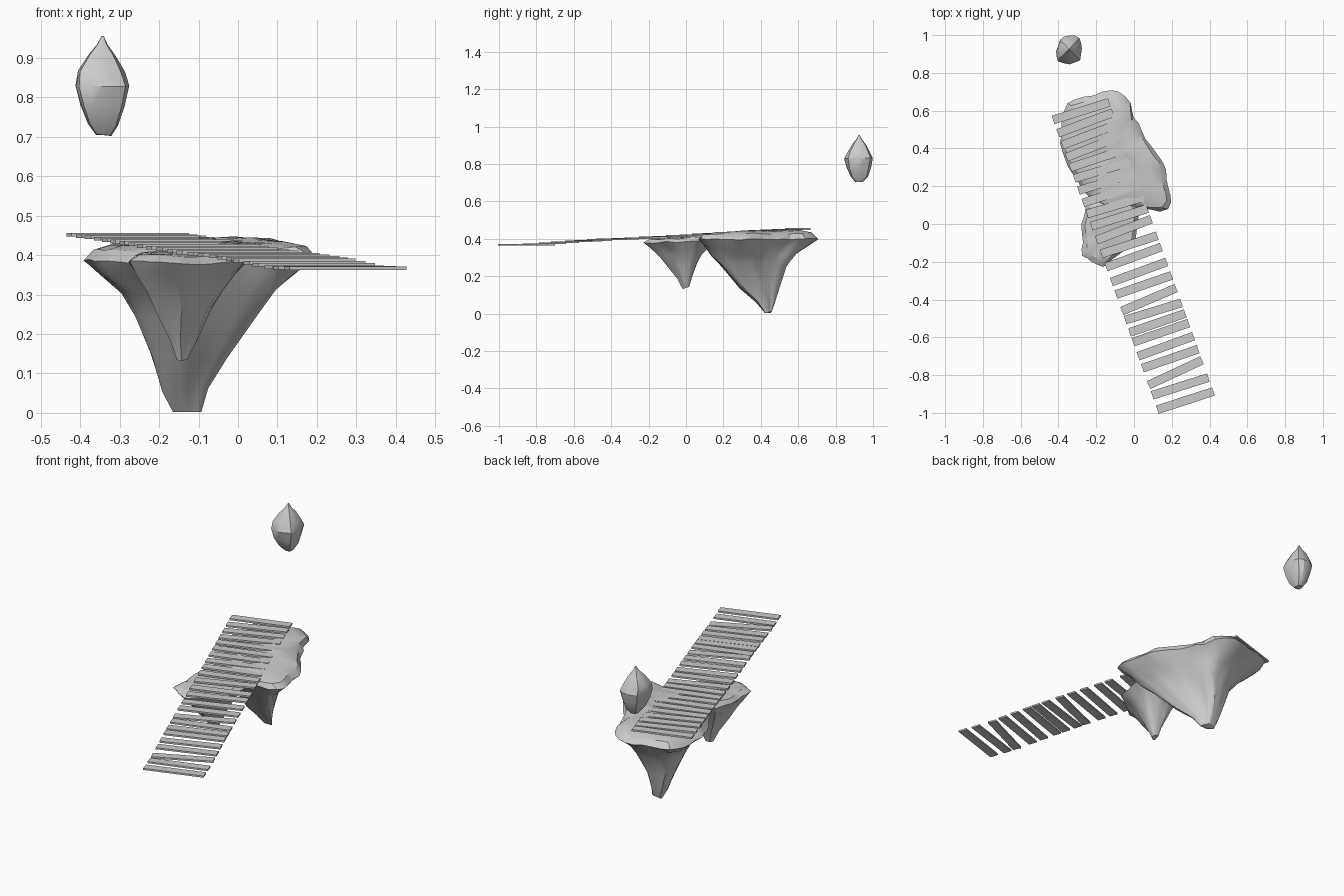
import bpy, bmesh, math, random
from mathutils import Vector, noise

if "Cube" in bpy.data.objects:
    bpy.data.objects.remove(bpy.data.objects["Cube"])

random.seed(4)


def finish(bm, name, angle=30):
    bmesh.ops.recalc_face_normals(bm, faces=bm.faces[:])
    me = bpy.data.meshes.new(name)
    bm.to_mesh(me)
    bm.free()
    ob = bpy.data.objects.new(name, me)
    bpy.context.collection.objects.link(ob)
    if angle:
        bpy.ops.object.select_all(action='DESELECT')
        ob.select_set(True)
        bpy.context.view_layer.objects.active = ob
        bpy.ops.object.shade_smooth_by_angle(angle=math.radians(angle))
    return ob


def resample(pts, n):
    """Evenly spaced points along a closed outline."""
    pts = [Vector(p) for p in pts]
    segs = [(a, b, (b - a).length) for a, b in zip(pts, pts[1:] + pts[:1])]
    total = sum(s[2] for s in segs)
    out = []
    for i in range(n):
        d = total * i / n
        for a, b, l in segs:
            if d <= l:
                out.append(a.lerp(b, d / l))
                break
            d -= l
    return out


def rock(name, outline, levels, n, rough, slope=(0, 0)):
    """Loft an outline through levels of (z, x0, x1, y0, y1), with rocky noise."""
    pts = resample(outline, n)
    lo = [min(p[k] for p in pts) for k in (0, 1)]
    hi = [max(p[k] for p in pts) for k in (0, 1)]
    bm = bmesh.new()
    rings = []
    for z, x0, x1, y0, y1 in levels:
        ring = []
        for p in pts:
            u = (p.x - lo[0]) / (hi[0] - lo[0])
            v = (p.y - lo[1]) / (hi[1] - lo[1])
            co = Vector((x0 + (x1 - x0) * u, y0 + (y1 - y0) * v, z))
            co.z += slope[0] * (u - 0.5) + slope[1] * (v - 0.5)
            w = noise.noise_vector(co * 9) * rough + noise.noise_vector(co * 22) * rough * 0.4
            size = min(1, (x1 - x0) / (hi[0] - lo[0]) + 0.15)
            w.x *= size
            w.y *= size
            w.z *= 0.5
            co += w
            co.z = max(co.z, 0.002)
            ring.append(bm.verts.new(co))
        rings.append(ring)
    for a, b in zip(rings, rings[1:]):
        for i in range(n):
            j = (i + 1) % n
            bm.faces.new((a[i], a[j], b[j], b[i]))
    for ring in (rings[0], rings[-1]):
        c = bm.verts.new(sum((v.co for v in ring), Vector()) / n)
        for i in range(n):
            bm.faces.new((ring[i], ring[(i + 1) % n], c))
    return finish(bm, name)


# Large floating island
rock("large_island",
     [(-.35, .645), (-.2, .69), (-.07, .71), (-.02, .65), (0, .555), (.1, .41),
      (.17, .265), (.2, .095), (.155, .065), (.03, .09), (-.13, .07), (-.2, .1),
      (-.26, .185), (-.34, .29), (-.4, .42), (-.39, .58)],
     [(.003, -.165, -.095, .42, .46), (.06, -.19, -.075, .375, .48),
      (.145, -.22, -.03, .29, .505), (.25, -.255, .05, .195, .54),
      (.31, -.295, .10, .14, .59), (.355, -.36, .15, .10, .65),
      (.393, -.40, .20, .065, .705), (.42, -.375, .17, .085, .68),
      (.434, -.32, .115, .13, .61), (.437, -.25, .04, .22, .53),
      (.437, -.17, -.03, .32, .45)],
     44, .022, (.014, .014))

# Small floating island
rock("small_island",
     [(-.27, 0), (-.285, -.18), (-.22, -.2), (-.15, -.22), (-.08, -.16), (0, -.1),
      (.03, 0), (.02, .1), (-.08, .14), (-.2, .14), (-.26, .1)],
     [(.137, -.155, -.125, -.02, .015), (.19, -.175, -.105, -.05, .03),
      (.26, -.205, -.07, -.10, .06), (.31, -.23, -.035, -.145, .085),
      (.35, -.265, 0, -.185, .115), (.383, -.285, .03, -.22, .14),
      (.402, -.26, .005, -.19, .12), (.408, -.2, -.07, -.1, .06)],
     32, .018, (0, .01))

# Floating pointed boulder
rock("floating_boulder",
     [(-.40, .865), (-.34, .855), (-.285, .87), (-.275, .93), (-.285, .98),
      (-.32, 1.0), (-.39, .985), (-.41, .92)],
     [(z, -.343 - r, -.343 + r, .925 - r * 1.07, .925 + r * 1.07) for z, r in
      [(.703, .02), (.73, .042), (.78, .057), (.83, .068), (.865, .058),
       (.91, .034), (.935, .014), (.956, .003)]],
     16, .012)

# Plank walkway: (centre y, turn in degrees), following a rising line
planks = [(-.935, 18), (-.86, 17.5), (-.787, 25), (-.713, 19), (-.647, 20), (-.575, 19),
          (-.524, 19), (-.463, 17), (-.40, 23), (-.323, 19), (-.254, 20), (-.175, 20),
          (-.11, 18), (-.03, 21)]
planks += [(.035 + i * .0625, random.uniform(16, 22)) for i in range(10)]
rise = [(-1, .367), (-.8, .368), (-.6, .385), (-.4, .397), (-.1, .41), (.2, .43), (.6, .452), (.8, .455)]


def height(y):
    for (a, za), (b, zb) in zip(rise, rise[1:]):
        if y <= b:
            return za + (zb - za) * (y - a) / (b - a)


for i, (y, deg) in enumerate(planks):
    bm = bmesh.new()
    bmesh.ops.create_cube(bm, size=1)
    bmesh.ops.scale(bm, vec=(.312, .046, .009), verts=bm.verts)
    ob = finish(bm, f"plank_{i + 1:02d}", 0)
    ob.location = (.272 - (y + .935) * .36, y, height(y))
    ob.rotation_euler.z = math.radians(deg)
